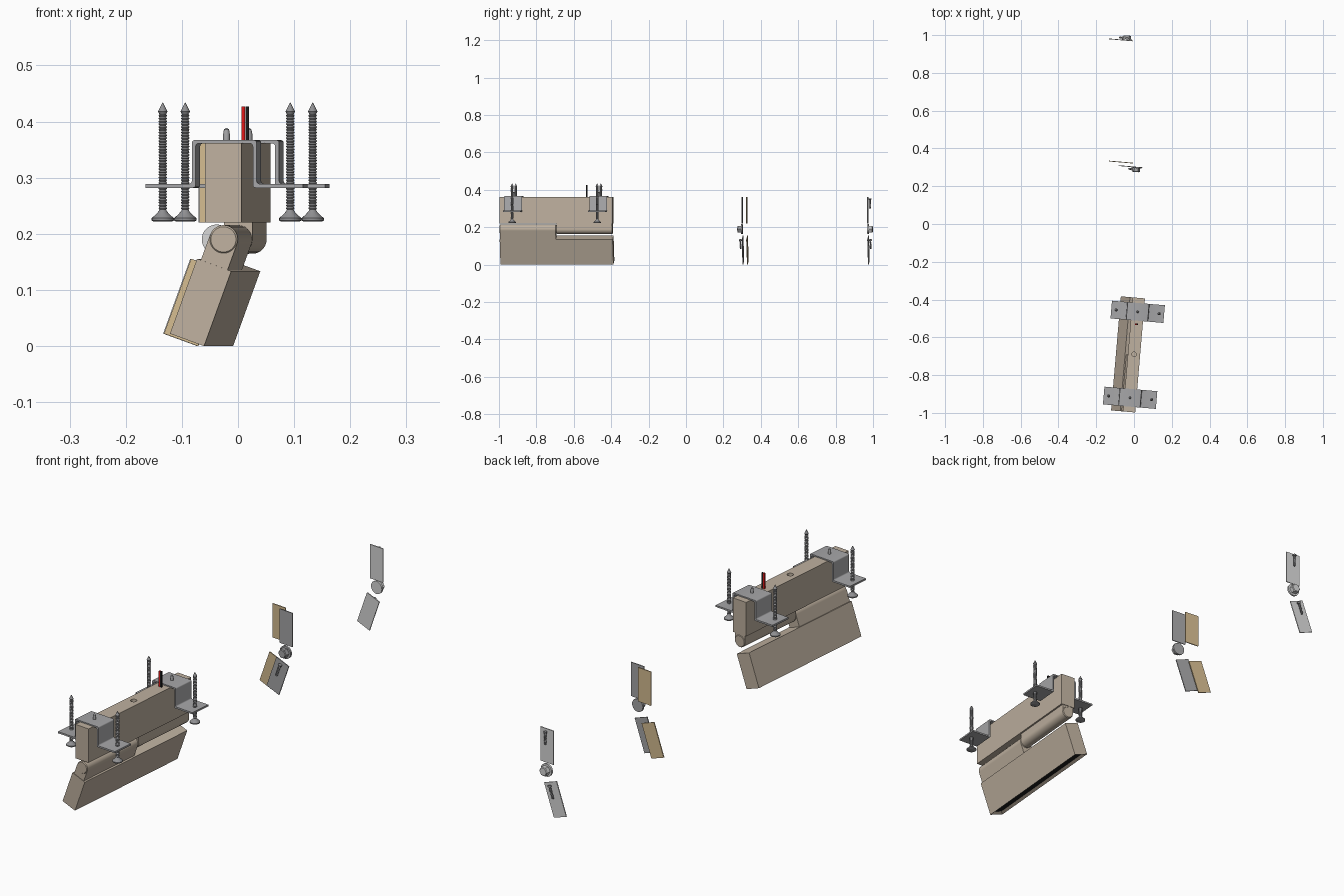
import bpy, bmesh, math
from mathutils import Matrix

cube = bpy.data.objects.get("Cube")
if cube:
    bpy.data.objects.remove(cube)


def material(name, rgb):
    m = bpy.data.materials.new(name)
    m.use_nodes = True
    m.diffuse_color = (*rgb, 1)
    m.node_tree.nodes["Principled BSDF"].inputs["Base Color"].default_value = (*rgb, 1)
    return m


TAN = material("tan paint", (0.52, 0.44, 0.35))
GOLD = material("gold gasket", (0.66, 0.50, 0.28))
GREY = material("grey metal", (0.38, 0.38, 0.39))
LIGHT = material("light grey metal", (0.68, 0.68, 0.68))
STEEL = material("screw steel", (0.28, 0.28, 0.29))
BLACK = material("black", (0.01, 0.01, 0.01))
RED = material("red", (0.75, 0.01, 0.01))

T = Matrix.Translation
YAW = Matrix.Rotation(math.radians(-4.9), 4, 'Z')
TILT = Matrix.Rotation(math.radians(20), 4, 'Y')
ALONG = Matrix.Rotation(math.radians(-90), 4, 'X')   # z axis turned to +y
PIVOT = 0.19
WIDTH, HEIGHT, LENGTH = 0.065, 0.142, 0.606


def finish(name, bm, mats, matrix, smooth=True):
    bm.transform(matrix)
    bmesh.ops.recalc_face_normals(bm, faces=bm.faces)
    mesh = bpy.data.meshes.new(name)
    bm.to_mesh(mesh)
    bm.free()
    for m in mats:
        mesh.materials.append(m)
    ob = bpy.data.objects.new(name, mesh)
    bpy.context.collection.objects.link(ob)
    bpy.ops.object.select_all(action='DESELECT')
    ob.select_set(True)
    bpy.context.view_layer.objects.active = ob
    if smooth:
        bpy.ops.object.shade_smooth_by_angle(angle=math.radians(35))
    return ob


def box_bm(size, centre):
    bm = bmesh.new()
    bmesh.ops.create_cube(bm, size=1, matrix=T(centre) @ Matrix.Diagonal((*size, 1)))
    return bm


def box(name, mat, matrix, size, centre):
    return finish(name, box_bm(size, centre), [mat], matrix, False)


def lathe(name, mat, matrix, profile, sides=24):
    """Closed turned part from (radius, height) points around z."""
    bm = bmesh.new()
    rings = []
    for r, z in profile:
        rings.append([bm.verts.new((r * math.cos(a), r * math.sin(a), z))
                      for a in (2 * math.pi * i / sides for i in range(sides))])
    for a, b in zip(rings, rings[1:]):
        for i in range(sides):
            j = (i + 1) % sides
            bm.faces.new((a[i], a[j], b[j], b[i]))
    bm.faces.new(rings[0])
    bm.faces.new(rings[-1])
    return finish(name, bm, [mat], matrix)


def threads(start, end, inner, outer, pitch):
    count = round((end - start) / pitch)
    points = []
    for i in range(count):
        z = start + i * pitch
        points += [(inner, z), (outer, z + pitch / 2)]
    return points + [(inner, end)]


# Lamp housing: upper box, hinge and tilted lower box
lamp = T((-0.026, -0.995, 0)) @ YAW
lower = lamp @ T((0, 0, PIVOT)) @ TILT

# Cable hole sunk into the top of the upper box
cutter = lathe("hole_cutter", TAN, lamp @ T((0, 0.306, 0)), [(0.012, 0.335), (0.012, 0.38)])
upper = box("upper_housing", TAN, lamp, (WIDTH, LENGTH, HEIGHT), (0, LENGTH / 2, 0.291))
cut = upper.modifiers.new("cable hole", 'BOOLEAN')
cut.operation = 'DIFFERENCE'
cut.object = cutter
bpy.ops.object.modifier_apply(modifier=cut.name)
bpy.data.objects.remove(cutter)

# Lower box with a narrow light slot underneath
bm = box_bm((WIDTH, LENGTH, HEIGHT), (0, LENGTH / 2, -0.1195))
bottom = min(bm.faces, key=lambda f: f.calc_center_median().z)
bmesh.ops.inset_individual(bm, faces=[bottom], thickness=0.015)
bottom.material_index = 1
for v in bottom.verts:
    v.co.z += 0.01
finish("lower_housing", bm, [TAN, BLACK], lower, False)

HALF = LENGTH / 2
R = 0.0255
for name, frame, start, lift in (("lower_hinge", lower, 0, -0.025),
                                 ("upper_hinge", lamp @ T((0, 0, PIVOT)), HALF, 0.016)):
    profile = [(R - 0.003, 0), (R, 0.003), (R, HALF - 0.003), (R - 0.003, HALF)]
    lathe(name + "_barrel", TAN, frame @ T((0, start, 0)) @ ALONG, profile, 32)
    box(name + "_neck", TAN, frame, (2 * R, HALF - 0.004, abs(lift) * 2),
        (0, start + HALF / 2, lift))

# Supply wires on top
for name, mat, x in (("red_wire", RED, 0.0095), ("black_wire", BLACK, 0.0165)):
    box(name, mat, T((x, -0.53, 0.389)), (0.0068, 0.007, 0.076), (0, 0, 0))

# Mounting brackets with bolts and wood screws
half_hat = [(0.1405, 0.282), (0.1405, 0.289), (0.058, 0.289), (0.058, 0.367)]
half_inner = [(0.051, 0.361), (0.051, 0.282)]
outline = (half_hat + [(-x, z) for x, z in reversed(half_hat)]
           + [(-x, z) for x, z in reversed(half_inner)] + half_inner)
DEPTH = 0.094
screw = ([(0.017, 0.222), (0.02, 0.224), (0.02, 0.228), (0.014, 0.233), (0.0075, 0.24)]
         + threads(0.243, 0.413, 0.0058, 0.0078, 0.005)
         + [(0.0085, 0.418), (0.0005, 0.434)])
bolt = [(0.006, 0.36), (0.006, 0.378), (0.0045, 0.386), (0.001, 0.389)]

for end, x, y in (("front", -0.0205, -0.92), ("rear", 0.0195, -0.465)):
    frame = T((x, y, 0)) @ YAW
    bm = bmesh.new()
    face = bm.faces.new([bm.verts.new((px, -DEPTH / 2, pz)) for px, pz in outline])
    bends = [v for v in bm.verts if abs(v.co.x) < 0.1]
    bmesh.ops.bevel(bm, geom=bends, offset=0.005, segments=3, profile=0.5,
                    affect='VERTICES')
    extruded = bmesh.ops.extrude_face_region(bm, geom=bm.faces[:])
    for v in extruded["geom"]:
        if isinstance(v, bmesh.types.BMVert):
            v.co.y += DEPTH
    finish(end + "_bracket", bm, [GREY], frame)
    lathe(end + "_bracket_bolt", GREY, frame, bolt, 16)
    for side, sx in (("left", 0.114), ("right", -0.114)):
        lathe(f"{end}_{side}_wood_screw", STEEL, frame @ T((sx, 0, 0)), screw, 16)

# Detached end plates and gaskets
THICK = 0.004
COIL = threads(-0.028, 0.018, 0.0035, 0.005, 0.005) + [(0.0075, 0.02), (0.0075, 0.026)]


def end_plates(name, mat, x, y):
    frame = T((x, y, 0)) @ YAW
    tilted = frame @ T((0, 0, PIVOT)) @ TILT
    box(name + "_upper", mat, frame, (WIDTH, THICK, HEIGHT), (0, 0, 0.291))
    box(name + "_lower", mat, tilted, (WIDTH, THICK, HEIGHT), (0, 0, -0.1195))
    return frame, tilted


def pivot_set(name, mat, frame, tilted, side):
    """Pivot disc, hex knob and plate screw facing the given side."""
    hub = frame @ T((0, 0, PIVOT)) @ Matrix.Diagonal((1, side, 1, 1)) @ ALONG
    lathe(name + "_pivot_disc", mat, hub, [(0.0265, -0.002), (0.0265, 0.006)], 32)
    lathe(name + "_hex_knob", mat, hub, [(0.02, 0.006), (0.02, 0.023), (0.017, 0.026)], 6)
    lathe(name + "_lower_screw", STEEL, tilted @ T((0, 0.012 * side, -0.085)), COIL, 12)


end_plates("gasket", GOLD, -0.0365, 0.325)
inner = end_plates("inner_plate", GREY, 0.0125, 0.301)
pivot_set("inner_plate", GREY, *inner, -1)
outer = end_plates("outer_plate", LIGHT, -0.038, 0.972)
pivot_set("outer_plate", LIGHT, *outer, 1)
lathe("outer_plate_upper_screw", STEEL, outer[0] @ T((0, 0.012, 0.328)), COIL, 12)
